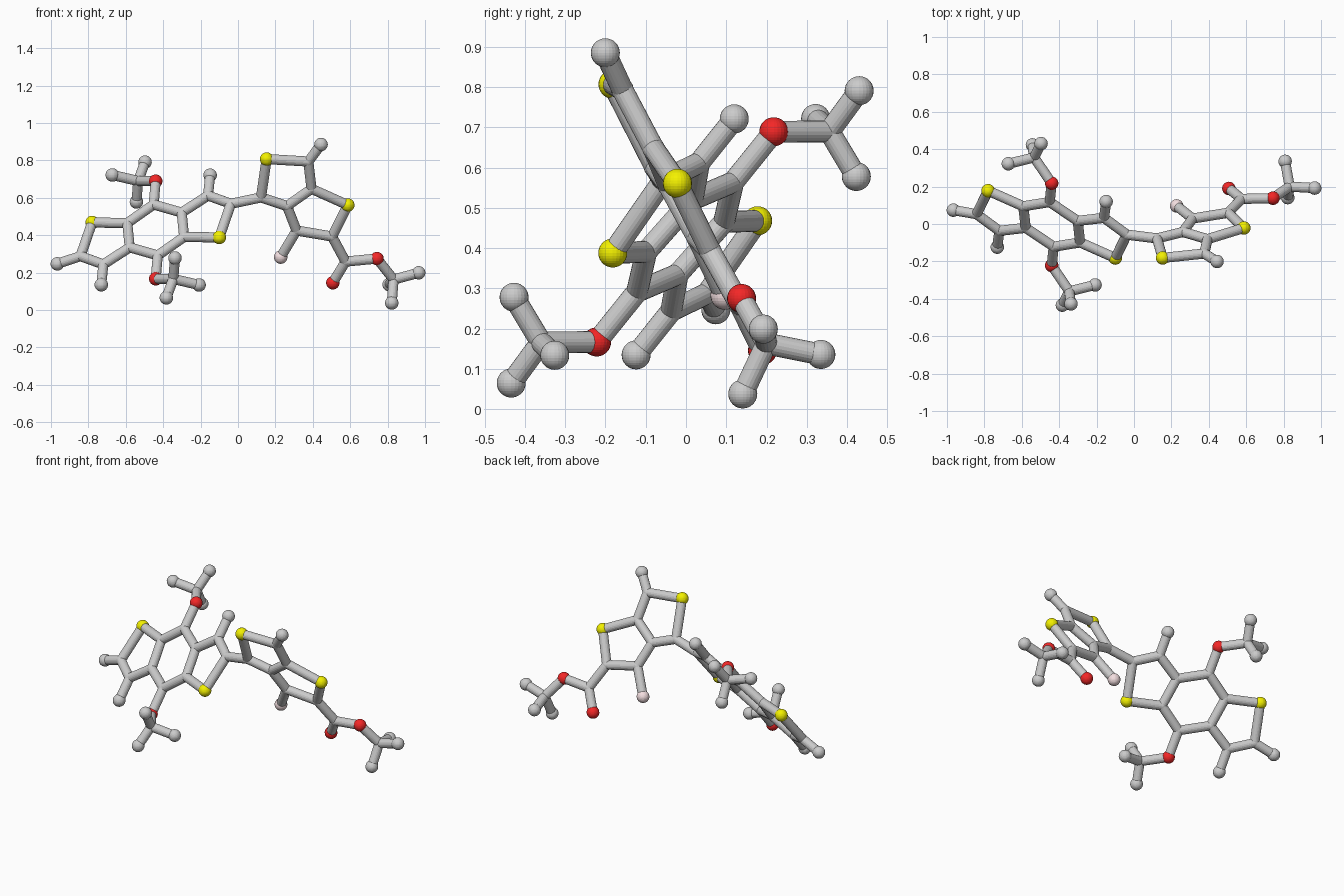
import bpy, bmesh
from mathutils import Vector

if "Cube" in bpy.data.objects:
    bpy.data.objects.remove(bpy.data.objects["Cube"])

ATOM_R, BOND_R = 0.036, 0.027
COLOURS = {"sulfur": (0.9, 0.88, 0.0, 1), "oxygen": (0.9, 0.02, 0.02, 1), "fluorine": (0.9, 0.74, 0.75, 1)}
KINDS = {"S": "sulfur", "O": "oxygen", "F": "fluorine", "H": "end", "C": "carbon"}


def ball_mesh(kind, radius):
    mesh = bpy.data.meshes.new(kind + "_ball")
    bm = bmesh.new()
    bmesh.ops.create_uvsphere(bm, u_segments=24, v_segments=16, radius=radius)
    bm.to_mesh(mesh)
    bm.free()
    if kind in COLOURS:
        mat = bpy.data.materials.new(kind)
        mat.diffuse_color = COLOURS[kind]
        mat.use_nodes = True
        mat.node_tree.nodes["Principled BSDF"].inputs["Base Color"].default_value = mat.diffuse_color
        mesh.materials.append(mat)
    return mesh


# carbons only round off the tube joints, other atoms are larger balls
BALLS = {k: ball_mesh(v, BOND_R + 0.001 if k == "C" else ATOM_R) for k, v in KINDS.items()}


def place(name, mesh, loc):
    ob = bpy.data.objects.new(name, mesh)
    ob.location = loc
    bpy.context.collection.objects.link(ob)
    return ob


def tube(a, b):
    d = b - a
    mesh = bpy.data.meshes.new("bond")
    bm = bmesh.new()
    bmesh.ops.create_cone(bm, cap_ends=True, segments=20, radius1=BOND_R, radius2=BOND_R, depth=d.length)
    bm.to_mesh(mesh)
    bm.free()
    ob = place("bond", mesh, (a + b) / 2)
    ob.rotation_mode = 'QUATERNION'
    ob.rotation_quaternion = d.to_track_quat('Z', 'Y')


def build(atoms, bonds):
    for key, p in atoms.items():
        place(KINDS[key[0]] + "_atom", BALLS[key[0]], p)
    for pair in bonds.split():
        a, b = pair.split("-")
        tube(atoms[a], atoms[b])


# left three-ring plate: one half as (x, z) offsets in a tilted plane
CENTRE = Vector((-0.44, -0.002, 0.428))
half = {k: Vector((x, -0.43 * x + 0.843 * z, z)) for k, (x, z) in {
    "S1": (-0.34, 0.04), "C2": (-0.402, -0.14), "C3": (-0.28, -0.184), "H3": (-0.291, -0.293),
    "C4": (-0.139, -0.093), "C5": (-0.152, 0.037), "C6": (-0.011, 0.136), "O6": (0, 0.261)}.items()}
# its side group
half.update({"C7": Vector((-0.094, 0.358, 0.262)), "H7": Vector((-0.232, 0.324, 0.294)),
             "H8": Vector((-0.057, 0.432, 0.363)), "H9": Vector((-0.103, 0.425, 0.15))})
atoms = {}
bonds = ""
for sign, tag in ((1, "a"), (-1, "b")):
    atoms.update({k + tag: CENTRE + sign * p for k, p in half.items()})
    for pair in "S1-C2 C2-C3 C3-H3 C3-C4 C4-C5 C5-S1 C5-C6 C6-O6 O6-C7 C7-H7 C7-H8 C7-H9".split():
        a, b = pair.split("-")
        bonds += f"{a}{tag}-{b}{tag} "
bonds += "C6a-C4b C6b-C4a "
atoms["H2"] = Vector((-0.966, 0.074, 0.247))
bonds += "C2a-H2 "

# right two-ring plate in a second tilted plane
atoms.update({k: Vector((x, 0.227 + 0.074 * x - 0.52 * z, z)) for k, (x, z) in {
    "C20": (0.123, 0.602), "S20": (0.153, 0.807), "C21": (0.376, 0.794), "H21": (0.444, 0.885),
    "C22": (0.393, 0.648), "S21": (0.587, 0.561), "C23": (0.503, 0.393), "C24": (0.313, 0.425),
    "F24": (0.228, 0.283), "C25": (0.262, 0.556)}.items()})
bonds += ("C2b-C20 C20-S20 S20-C21 C21-H21 C21-C22 C22-S21 S21-C23 C23-C24 "
          "C24-F24 C24-C25 C25-C20 C25-C22 ")

# right end branch
atoms.update({k: Vector(p) for k, p in {
    "C30": (0.575, 0.134, 0.259), "O30": (0.507, 0.19, 0.146), "O31": (0.743, 0.138, 0.275),
    "C31": (0.832, 0.2, 0.163), "H31": (0.966, 0.192, 0.199), "H32": (0.822, 0.141, 0.038),
    "H33": (0.808, 0.335, 0.136)}.items()})
bonds += "C23-C30 C30-O30 C30-O31 O31-C31 C31-H31 C31-H32 C31-H33"

build(atoms, bonds)
